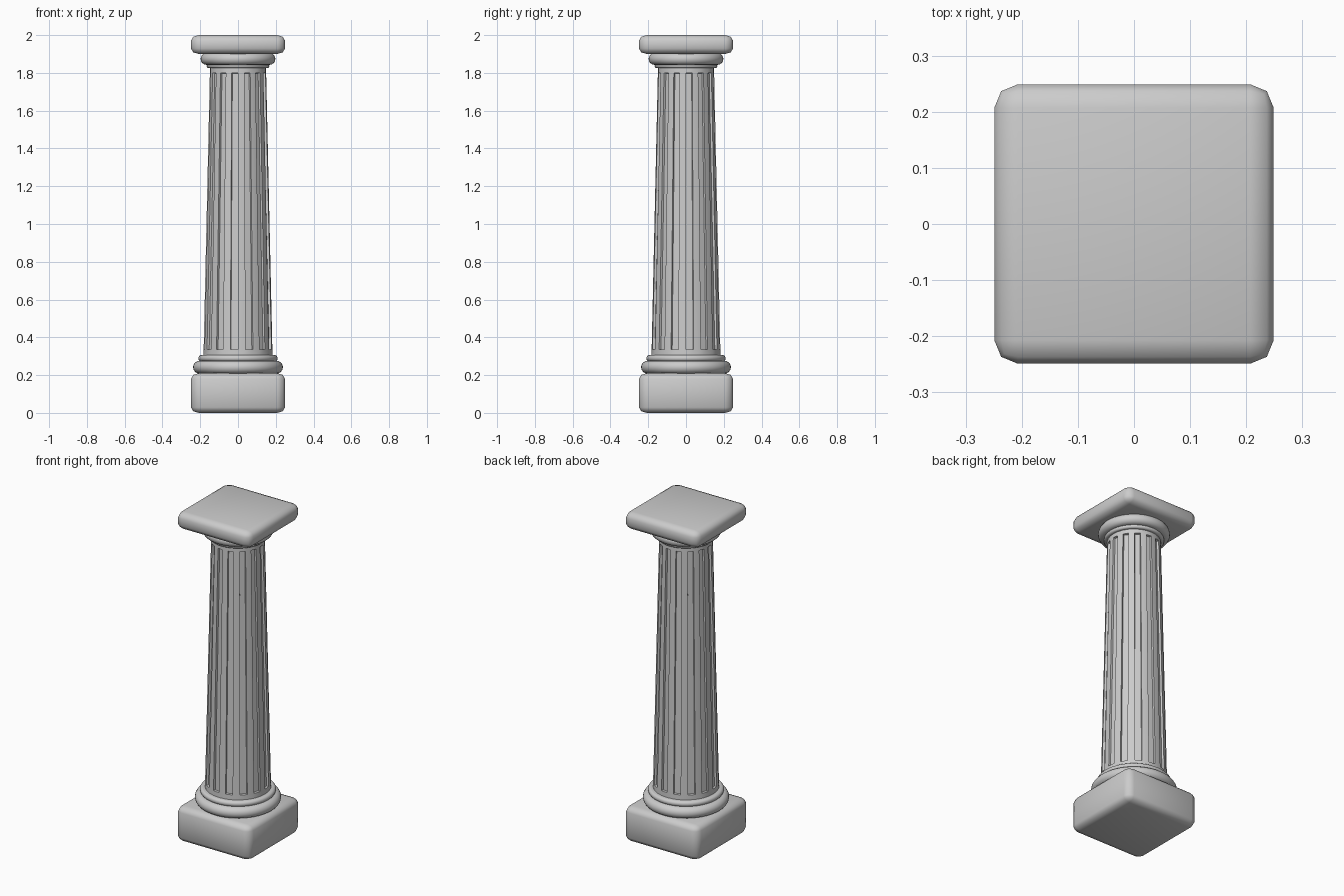
import bpy, bmesh
from math import sin, cos, pi, radians

if "Cube" in bpy.data.objects:
    bpy.data.objects.remove(bpy.data.objects["Cube"])

SIDES = 28


def finish(bm, name, angle=35):
    bmesh.ops.recalc_face_normals(bm, faces=bm.faces)
    me = bpy.data.meshes.new(name)
    bm.to_mesh(me)
    bm.free()
    ob = bpy.data.objects.new(name, me)
    bpy.context.collection.objects.link(ob)
    bpy.ops.object.select_all(action='DESELECT')
    ob.select_set(True)
    bpy.context.view_layer.objects.active = ob
    bpy.ops.object.shade_smooth_by_angle(angle=radians(angle))
    return ob


def slab(name, z0, z1, half=0.249, bevel=0.042, squash=0.7):
    # rounded square block, rounding a little shallower in z
    bm = bmesh.new()
    bmesh.ops.create_cube(bm, size=1)
    h = (z1 - z0) / squash
    bmesh.ops.scale(bm, vec=(2 * half, 2 * half, h), verts=bm.verts)
    bmesh.ops.bevel(bm, geom=bm.edges[:], offset=bevel, segments=2,
                    profile=0.5, affect='EDGES')
    bmesh.ops.scale(bm, vec=(1, 1, squash), verts=bm.verts)
    bmesh.ops.translate(bm, vec=(0, 0, (z0 + z1) / 2), verts=bm.verts)
    return finish(bm, name, 50)


def lathe(bm, profile, sides):
    # revolve (radius, z) points; returns side faces ring by ring
    rings = [[bm.verts.new((r * cos(2 * pi * i / sides), r * sin(2 * pi * i / sides), z))
              for i in range(sides)] for r, z in profile]
    bands = []
    for a, b in zip(rings, rings[1:]):
        bands.append([bm.faces.new((a[i], a[(i + 1) % sides], b[(i + 1) % sides], b[i]))
                      for i in range(sides)])
    bm.faces.new(rings[0][::-1])
    bm.faces.new(rings[-1])
    return bands


def moulding(name, radius, z0, z1, bulge):
    # half-round ring
    n = 8
    h = (z1 - z0) / 2
    prof = [(radius - bulge + bulge * cos(t), (z0 + z1) / 2 + h * sin(t))
            for t in (-pi / 2 + pi * k / n for k in range(n + 1))]
    bm = bmesh.new()
    lathe(bm, prof, 48)
    return finish(bm, name, 50)


# square blocks
slab("plinth", 0.0, 0.21)
slab("abacus", 1.90, 2.0)

# round mouldings
moulding("base_torus", 0.238, 0.208, 0.276, 0.034)
moulding("base_ring", 0.21, 0.272, 0.306, 0.017)
moulding("neck_ring", 0.166, 1.825, 1.85, 0.012)
moulding("capital_torus", 0.198, 1.843, 1.905, 0.03)

# tapered shaft with sunken flutes
bm = bmesh.new()
bands = lathe(bm, [(0.183, 0.30), (0.182, 0.335), (0.149, 1.80), (0.148, 1.835)], SIDES)
bm.normal_update()
bmesh.ops.inset_individual(bm, faces=bands[1][::2], thickness=0.003, depth=-0.012)
finish(bm, "fluted_shaft", 30)
